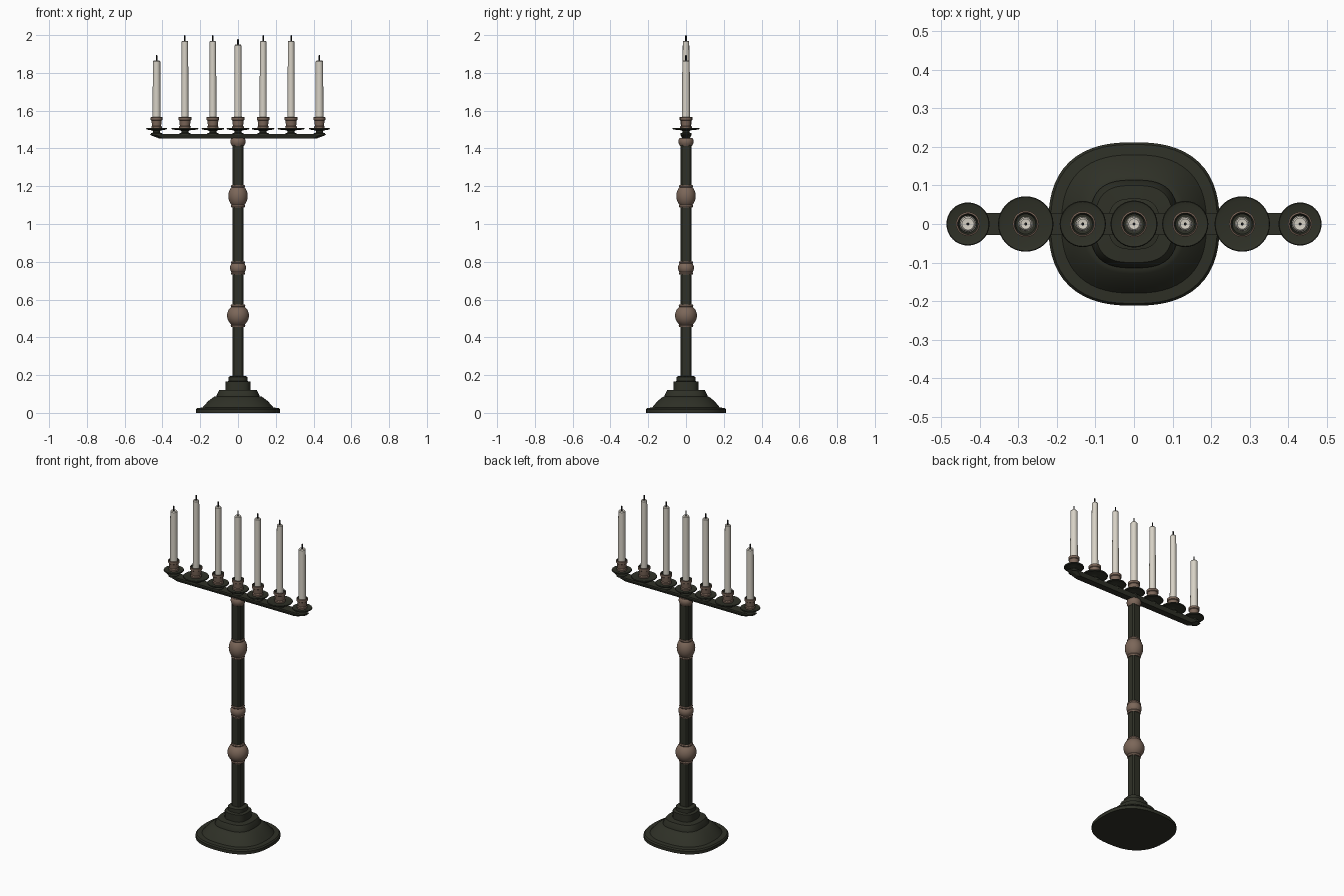
import bpy, bmesh, math

if "Cube" in bpy.data.objects:
    bpy.data.objects.remove(bpy.data.objects["Cube"])

def mat(name, c):
    m = bpy.data.materials.new(name)
    m.diffuse_color = (*c, 1)
    m.use_nodes = True
    m.node_tree.nodes["Principled BSDF"].inputs["Base Color"].default_value = m.diffuse_color
    return m

IRON = mat("dark_iron", (0.028, 0.03, 0.02))
BRONZE = mat("worn_bronze", (0.2, 0.135, 0.1))
WAX = mat("cream_wax", (0.68, 0.64, 0.56))
WICK = mat("black_wick", (0.01, 0.01, 0.01))

def finish(name, bm, mats, angle=35):
    bmesh.ops.recalc_face_normals(bm, faces=bm.faces[:])
    me = bpy.data.meshes.new(name)
    bm.to_mesh(me)
    bm.free()
    for m in mats:
        me.materials.append(m)
    ob = bpy.data.objects.new(name, me)
    bpy.context.collection.objects.link(ob)
    bpy.ops.object.select_all(action='DESELECT')
    ob.select_set(True)
    bpy.context.view_layer.objects.active = ob
    bpy.ops.object.shade_smooth_by_angle(angle=math.radians(angle))
    return ob

def lathe(name, prof, mats, x=0, seg=32, power=2.0, sy=1.0, dark=()):
    """Revolve (radius, z) pairs; power above 2 squares the outline off.
    Bands listed in dark use the second material."""
    bm = bmesh.new()
    rings = []
    for r, z in prof:
        if r == 0:
            rings.append([bm.verts.new((x, 0, z))] * seg)
            continue
        ring = []
        for i in range(seg):
            a = 2 * math.pi * i / seg
            c, s = math.cos(a), math.sin(a)
            k = r / (abs(c) ** power + abs(s) ** power) ** (1 / power)
            ring.append(bm.verts.new((x + k * c, k * s * sy, z)))
        rings.append(ring)
    for j in range(len(rings) - 1):
        a, b = rings[j], rings[j + 1]
        for i in range(seg):
            n = (i + 1) % seg
            vs = list(dict.fromkeys((a[i], a[n], b[n], b[i])))
            f = bm.faces.new(vs)
            f.material_index = 1 if j in dark else 0
    return finish(name, bm, mats)

def prism(name, sections, mats):
    """Loft between matching outlines, each given as (points, z)."""
    bm = bmesh.new()
    loops = [[bm.verts.new((px, py, z)) for px, py in pts] for pts, z in sections]
    n = len(loops[0])
    bm.faces.new(loops[0])
    bm.faces.new(loops[-1])
    for a, b in zip(loops, loops[1:]):
        for i in range(n):
            bm.faces.new((a[i], a[(i + 1) % n], b[(i + 1) % n], b[i]))
    return finish(name, bm, mats, 20)

def chamfered(hx, hy, cx, cy):
    return [(hx, -hy + cy), (hx, hy - cy), (hx - cx, hy), (-hx + cx, hy),
            (-hx, hy - cy), (-hx, -hy + cy), (-hx + cx, -hy), (hx - cx, -hy)]

# Stepped foot: rounded-square tiers
lathe("foot_lower", [(0, 0), (.222, 0), (.222, .018), (.216, .026), (.188, .028),
                     (.178, .04), (.158, .062), (.135, .08), (.125, .086), (0, .086)],
      [IRON], seg=64, power=2.5, sy=.955)
lathe("foot_upper", [(0, .08), (.114, .08), (.114, .092), (.1, .12), (.066, .122),
                     (.066, .165), (.05, .168), (.05, .19), (.04, .195), (0, .195)],
      [IRON], seg=64, power=2.9)

# Square shaft with chamfered corners
outline = chamfered(.028, .028, .008, .008)
prism("shaft", [(outline, .18), (outline, 1.455)], [IRON])

# Bronze knops on the shaft
def knop(name, z, r, h, collar):
    prof = [(0, z - h - .014), (collar, z - h - .014), (collar + .003, z - h - .006), (collar, z - h)]
    t0 = math.acos(min(1, collar / r))
    for i in range(13):
        t = -t0 + 2 * t0 * i / 12
        prof.append((r * math.cos(t), z + h * math.sin(t) / math.sin(t0)))
    prof += [(collar + .003, z + h + .006), (collar, z + h + .012), (0, z + h + .012)]
    lathe(name, prof, [BRONZE])

knop("lower_knop", .515, .058, .046, .036)
knop("middle_knop", .768, .042, .022, .035)
knop("upper_knop", 1.148, .051, .046, .035)
lathe("top_collar", [(0, 1.412), (.031, 1.412), (.038, 1.424), (.041, 1.437),
                     (.038, 1.45), (.033, 1.456), (0, 1.456)], [BRONZE])

# Cross bar, undercut at both ends
prism("cross_bar", [(chamfered(.415, .02, .02, .012), 1.452),
                    (chamfered(.462, .028, .03, .016), 1.47),
                    (chamfered(.468, .028, .03, .016), 1.477)], [IRON])

# Candle holders: x, dish radius, cup radius, wax top, candle radius
holders = [(0, .061, .034, 1.95, .019)]
for s in (-1, 1):
    holders += [(s * .133, .06, .033, 1.97, .018),
                (s * .281, .072, .034, 1.97, .018),
                (s * .431, .056, .031, 1.865, .0205)]

for n, (x, d, c, top, r) in enumerate(holders):
    tag = "_%d" % (n + 1)
    lathe("drip_dish" + tag, [(0, 1.47), (.03, 1.47), (.03, 1.48), (.018, 1.484),
                              (.018, 1.492), (.03, 1.497), (d - .004, 1.5), (d, 1.504),
                              (d - .002, 1.508), (d - .012, 1.505), (0, 1.505)], [IRON], x)
    lathe("candle_cup" + tag, [(0, 1.503), (c - .004, 1.503), (c - .003, 1.515), (c - .007, 1.52),
                               (c - .004, 1.548), (c, 1.551), (c, 1.565), (c - .004, 1.567),
                               (c - .008, 1.558), (0, 1.556)],
          [BRONZE, IRON], x, dark=(7, 8))
    lathe("candle" + tag, [(0, 1.54), (r + .001, 1.54), (r - .001, top - .005),
                           (r - .005, top), (0, top - .002)], [WAX], x, seg=24)
    lathe("wick" + tag, [(0, top - .01), (.004, top - .01), (.004, top + .027),
                         (0, top + .03)], [WICK], x, seg=8)
